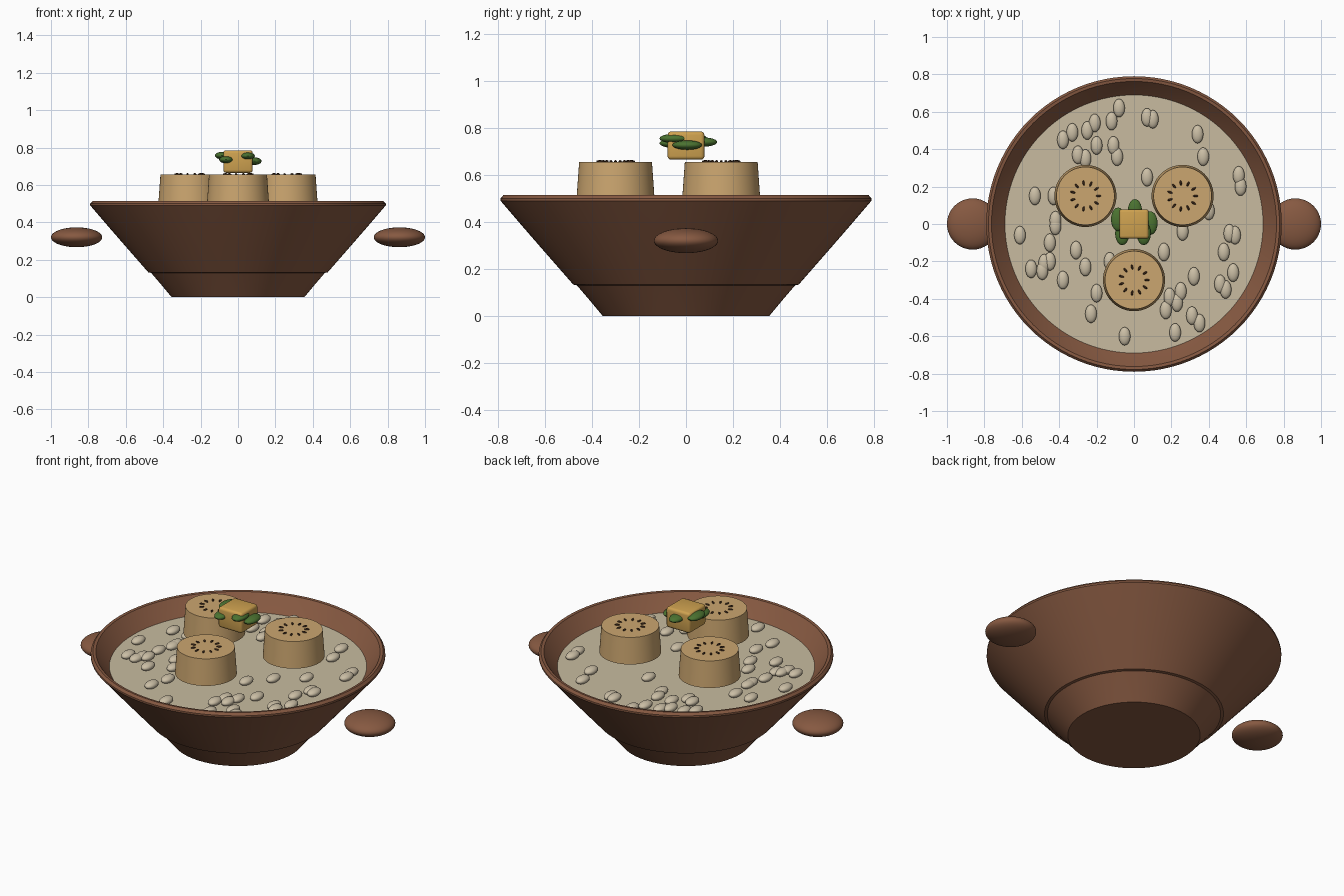
import bpy, bmesh, math
from math import cos, sin, pi
from mathutils import Matrix, Vector

cube = bpy.data.objects.get("Cube")
if cube:
    bpy.data.objects.remove(cube, do_unlink=True)


def material(name, r, g, b):
    m = bpy.data.materials.new(name)
    m.use_nodes = True
    m.diffuse_color = (r, g, b, 1)
    bsdf = next(n for n in m.node_tree.nodes if n.type == 'BSDF_PRINCIPLED')
    bsdf.inputs["Base Color"].default_value = (r, g, b, 1)
    return m


clay = material("clay_brown", 0.24, 0.1, 0.053)
broth = material("broth_cream", 0.58, 0.5, 0.35)
bean_tone = material("bean_beige", 0.6, 0.52, 0.38)
dough = material("dough_tan", 0.6, 0.38, 0.16)
seed_tone = material("seed_dark", 0.04, 0.018, 0.008)
butter_tone = material("butter_gold", 0.62, 0.36, 0.08)
leaf_tone = material("leaf_green", 0.07, 0.17, 0.03)


def finish(name, bm, mat, angle=40):
    """Turn a bmesh into a smooth object that keeps its sharp edges."""
    bmesh.ops.recalc_face_normals(bm, faces=bm.faces)
    mesh = bpy.data.meshes.new(name)
    bm.to_mesh(mesh)
    bm.free()
    mesh.materials.append(mat)
    obj = bpy.data.objects.new(name, mesh)
    bpy.context.collection.objects.link(obj)
    bpy.ops.object.select_all(action='DESELECT')
    obj.select_set(True)
    bpy.context.view_layer.objects.active = obj
    bpy.ops.object.shade_smooth_by_angle(angle=math.radians(angle))
    return obj


def ellipsoid(bm, centre, radii, turn=0, segments=20, rings=12):
    matrix = (Matrix.Translation(centre) @ Matrix.Rotation(turn, 4, 'Z')
              @ Matrix.Diagonal((*radii, 1)))
    bmesh.ops.create_uvsphere(bm, u_segments=segments, v_segments=rings,
                              radius=1, matrix=matrix)


def frustum(bm, centre, bottom, top, height, segments=64):
    bmesh.ops.create_cone(bm, cap_ends=True, segments=segments, radius1=bottom,
                          radius2=top, depth=height,
                          matrix=Matrix.Translation(centre))


def lathe(bm, profile, steps=96):
    verts = [bm.verts.new((r, 0, z)) for r, z in profile]
    edges = [bm.edges.new(pair) for pair in zip(verts, verts[1:])]
    bmesh.ops.spin(bm, geom=verts + edges, cent=(0, 0, 0), axis=(0, 0, 1),
                   angle=2 * pi, steps=steps)
    bmesh.ops.remove_doubles(bm, verts=bm.verts, dist=0.0001)


# Bowl with foot, flared wall, rounded lip and hollow inside
bm = bmesh.new()
lathe(bm, [(0, 0), (0.355, 0), (0.405, 0.06), (0.465, 0.13), (0.48, 0.133),
           (0.6, 0.27), (0.7, 0.385), (0.79, 0.49), (0.79, 0.5), (0.778, 0.514),
           (0.762, 0.512), (0.69, 0.425), (0.4, 0.16), (0, 0.16)])
finish("bowl", bm, clay, 30)

# Side handles
for side, x in (("left", 0.863), ("right", -0.863)):
    bm = bmesh.new()
    ellipsoid(bm, (x, 0, 0.32), (0.137, 0.137, 0.053), segments=40, rings=24)
    finish(side + "_handle", bm, clay)

# Flat surface of the filling
bm = bmesh.new()
frustum(bm, (0, 0, 0.415), 0.68, 0.692, 0.02, 96)
finish("filling", bm, broth)

# Beans scattered over the filling, in hundredths
bean_spots = [
    (-8, 62), (7, 57), (10, 56), (-12, 55), (-21, 54), (-33, 49), (-25, 50),
    (-38, 45), (-20, 42), (-11, 42), (-9, 36), (-30, 37), (-26, 35), (34, 48),
    (37, 36), (56, 26), (57, 20), (-53, 15), (-43, 15), (-42, 2), (7, 25),
    (40, 7), (26, -4), (-61, -6), (-45, -10), (-42, -1), (-55, -24), (-48, -21),
    (-45, -20), (-49, -25), (-38, -30), (-31, -14), (-26, -23), (-13, -20),
    (16, -15), (32, -28), (51, -5), (54, -6), (48, -15), (53, -26), (46, -32),
    (49, -35), (25, -36), (19, -39), (17, -46), (23, -42), (-20, -37),
    (-23, -48), (-5, -60), (22, -58), (31, -49), (35, -53)]
bm = bmesh.new()
for x, y in bean_spots:
    ellipsoid(bm, (x / 100, y / 100, 0.44), (0.031, 0.049, 0.021))
finish("beans", bm, bean_tone)

# Three round cakes, each with a ring of seeds on top
cakes, seeds = bmesh.new(), bmesh.new()
for angle in (pi / 6, 5 * pi / 6, 3 * pi / 2):
    centre = Vector((0.3 * cos(angle), 0.3 * sin(angle), 0.578))
    frustum(cakes, centre, 0.166, 0.155, 0.155)
    for i in range(11):
        a = 2 * pi * i / 11
        spot = centre + Vector((0.07 * cos(a), 0.07 * sin(a), 0.079))
        ellipsoid(seeds, spot, (0.014, 0.006, 0.006), a, 10, 6)
finish("cakes", cakes, dough)
finish("seeds", seeds, seed_tone)

# Butter cube with softened edges
bm = bmesh.new()
bmesh.ops.create_cube(bm, size=1, matrix=Matrix.Translation((0, 0, 0.725))
                      @ Matrix.Diagonal((0.157, 0.157, 0.12, 1)))
bmesh.ops.bevel(bm, geom=bm.edges[:], offset=0.015, segments=3, profile=0.5,
                affect='EDGES')
finish("butter_cube", bm, butter_tone)

# Herb leaves around the butter
bm = bmesh.new()
for x, y, z in ((0.088, 0.005, 0.727), (0.005, 0.07, 0.74), (-0.085, 0.025, 0.757),
                (-0.063, -0.05, 0.735), (0.052, -0.05, 0.755)):
    ellipsoid(bm, (x, y, z), (0.038, 0.063, 0.02))
finish("herb_leaves", bm, leaf_tone)
